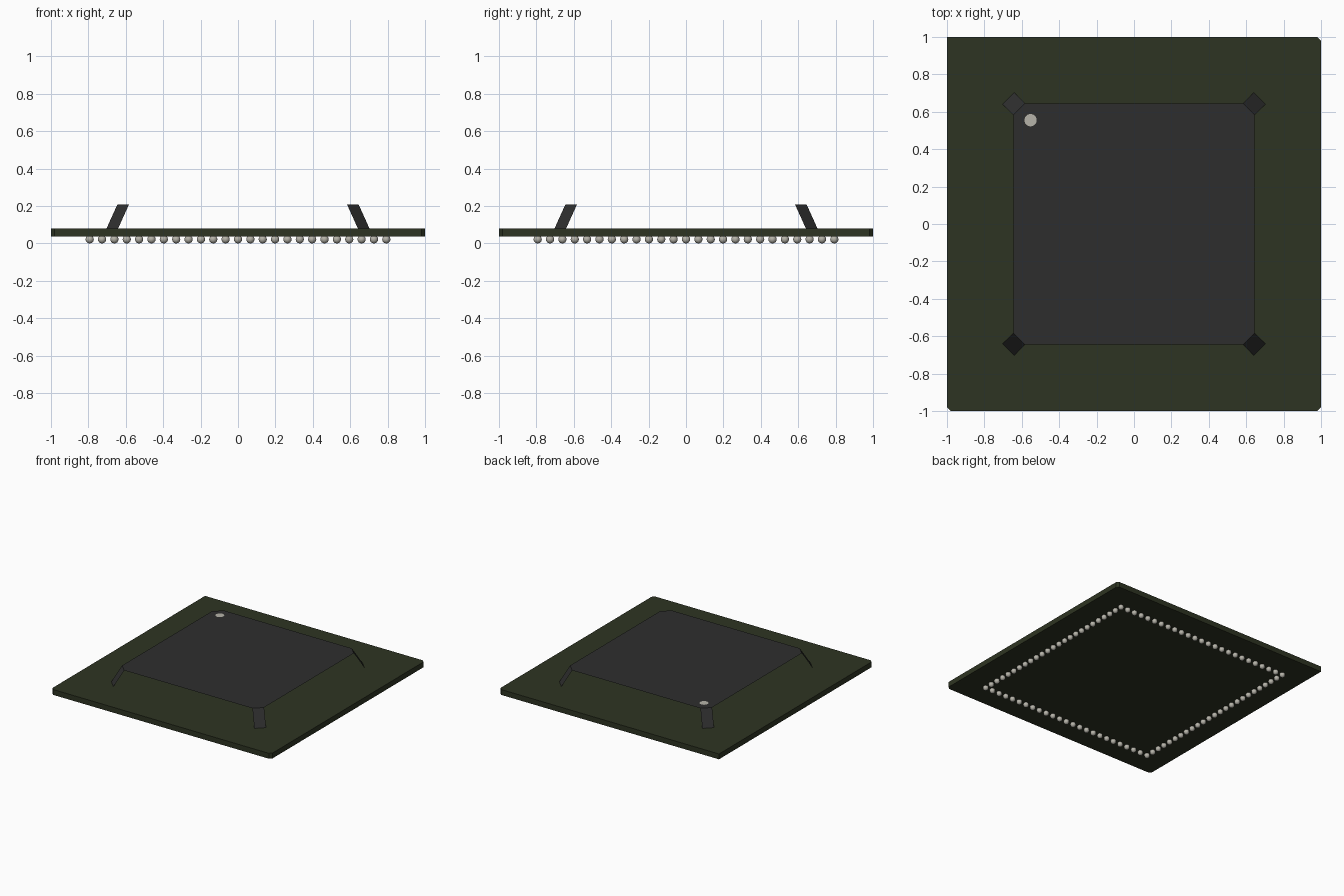
import bpy, bmesh, math
from mathutils import Matrix

if "Cube" in bpy.data.objects:
    bpy.data.objects.remove(bpy.data.objects["Cube"])


def material(name, colour):
    m = bpy.data.materials.new(name)
    m.use_nodes = True
    m.diffuse_color = (*colour, 1)
    m.node_tree.nodes["Principled BSDF"].inputs["Base Color"].default_value = (*colour, 1)
    return m


green = material("dark green board", (0.027, 0.034, 0.016))
charcoal = material("charcoal casing", (0.027, 0.027, 0.027))
silver = material("pale solder", (0.47, 0.455, 0.40))


def finish(name, bm, mat):
    me = bpy.data.meshes.new(name)
    bm.to_mesh(me)
    bm.free()
    me.materials.append(mat)
    ob = bpy.data.objects.new(name, me)
    bpy.context.collection.objects.link(ob)
    return ob


def chamfered(half, cuts):
    """Square outline, counter-clockwise from the front right, with one cut per corner."""
    pts = []
    for (sx, sy), c in zip([(1, -1), (1, 1), (-1, 1), (-1, -1)], cuts):
        a, b = (sx * half, sy * (half - c)), (sx * (half - c), sy * half)
        pair = [b, a] if sx * sy < 0 else [a, b]
        pts += pair if c else pair[:1]
    return pts


# Circuit board: three corners clipped, the marked corner square
Z_BOARD, Z_TOP = 0.08, 0.208
bm = bmesh.new()
base = bm.faces.new([bm.verts.new((x, y, 0.036)) for x, y in chamfered(1, (0.02, 0.02, 0, 0.02))])
ext = bmesh.ops.extrude_face_region(bm, geom=[base])["geom"]
bmesh.ops.translate(bm, vec=(0, 0, Z_BOARD - 0.036),
                    verts=[g for g in ext if isinstance(g, bmesh.types.BMVert)])
bmesh.ops.recalc_face_normals(bm, faces=bm.faces)
finish("circuit_board", bm, green)

# Outline of the casing on the board
low, high = chamfered(0.703, [0.062] * 4), chamfered(0.645, [0.062] * 4)
bm = bmesh.new()
bm.faces.new([bm.verts.new((x, y, Z_BOARD + 0.0006)) for x, y in low])
finish("casing_footprint", bm, green)

# Casing lid on four sloping corner struts, open along the sides
bm = bmesh.new()
top = [bm.verts.new((x, y, Z_TOP)) for x, y in high]
foot = [bm.verts.new((x, y, Z_BOARD)) for x, y in low]
bm.faces.new(top)
for i in range(0, 8, 2):
    bm.faces.new((foot[i], foot[i + 1], top[i + 1], top[i]))
finish("casing", bm, charcoal)

# Orientation dot
bm = bmesh.new()
bmesh.ops.create_circle(bm, cap_ends=True, segments=24, radius=0.033,
                        matrix=Matrix.Translation((-0.553, 0.555, Z_TOP + 0.002)))
bmesh.ops.recalc_face_normals(bm, faces=bm.faces)
for f in bm.faces:
    if f.normal.z < 0:
        f.normal_flip()
finish("orientation_dot", bm, silver)

# Ring of solder balls under the board
COUNT, HALF, R = 25, 0.793, 0.022
bm = bmesh.new()
for side in range(4):
    turn = Matrix.Rotation(side * math.pi / 2, 4, "Z")
    for i in range(COUNT - 1):
        spot = Matrix.Translation((-HALF + 2 * HALF * i / (COUNT - 1), -HALF, R))
        bmesh.ops.create_uvsphere(bm, u_segments=12, v_segments=8, radius=R, matrix=turn @ spot)
for f in bm.faces:
    f.smooth = True
finish("solder_balls", bm, silver)
